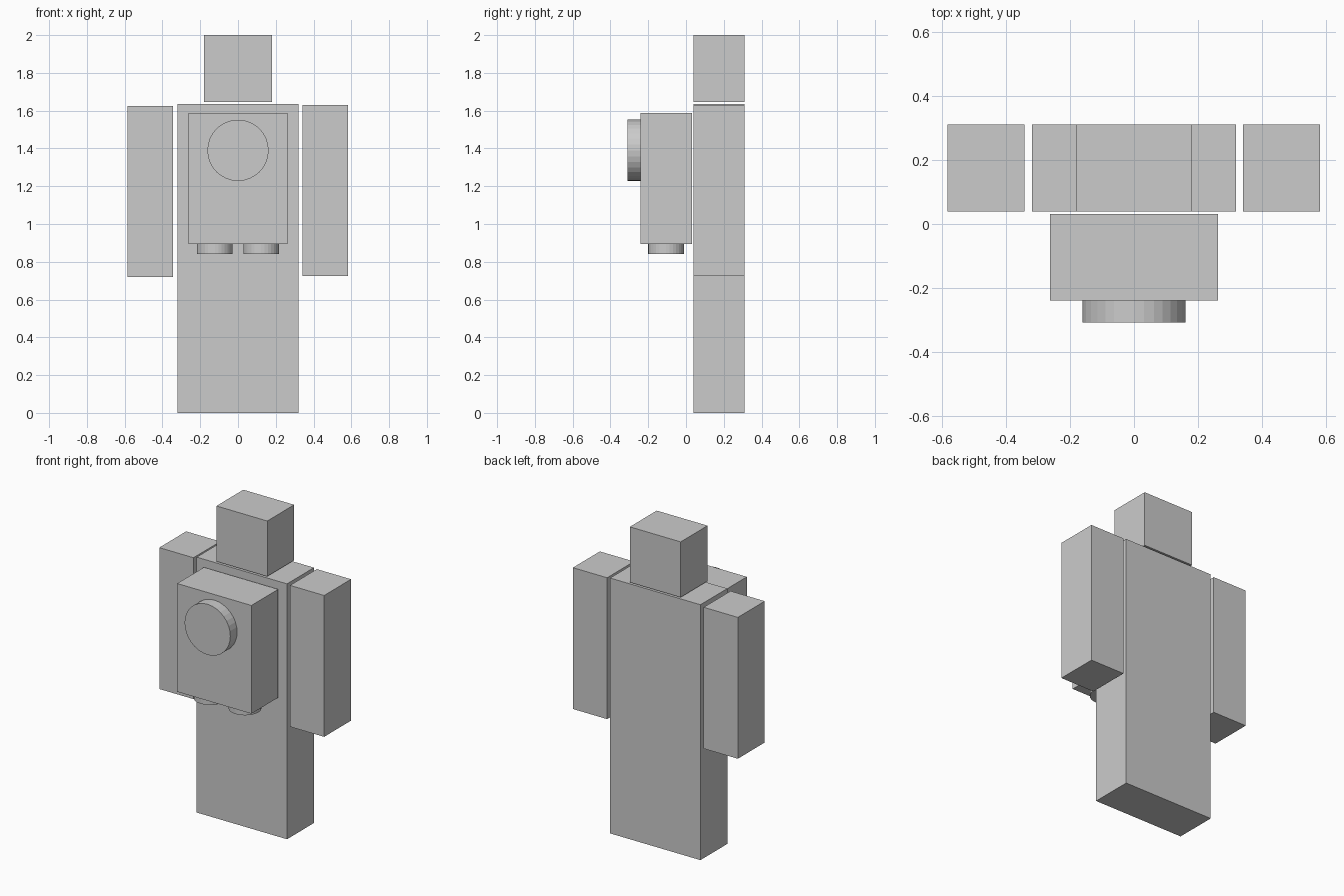
import bpy
import math

if "Cube" in bpy.data.objects:
    bpy.data.objects.remove(bpy.data.objects["Cube"])


def box(name, x, y, z):
    """Box from (min, max) ranges on each axis."""
    bpy.ops.mesh.primitive_cube_add(size=1, location=[sum(r) / 2 for r in (x, y, z)])
    ob = bpy.context.object
    ob.name = name
    ob.scale = [r[1] - r[0] for r in (x, y, z)]
    bpy.ops.object.transform_apply(location=False, rotation=False, scale=True)
    return ob


def disc(name, loc, radius, depth, rot=(0, 0, 0)):
    bpy.ops.mesh.primitive_cylinder_add(vertices=32, radius=radius, depth=depth,
                                        location=loc, rotation=rot)
    bpy.context.object.name = name


FIGURE_Y = (0.039, 0.311)

# Figure: body, head and arms share one thickness
box("body", (-0.32, 0.32), FIGURE_Y, (0, 1.635))
box("head", (-0.18, 0.18), FIGURE_Y, (1.645, 2.0))
box("left_arm", (-0.585, -0.343), FIGURE_Y, (0.72, 1.625))
box("right_arm", (0.341, 0.583), FIGURE_Y, (0.726, 1.631))

# Pack mounted just in front of the body
box("pack", (-0.263, 0.263), (-0.24, 0.031), (0.895, 1.588))

# Round dial on the pack's front
disc("pack_dial", (0, -0.273, 1.39), 0.162, 0.072, (math.pi / 2, 0, 0))

# Two nozzles under the pack
for side, label in ((-1, "left"), (1, "right")):
    disc(label + "_nozzle", (side * 0.123, -0.105, 0.87), 0.095, 0.06)
